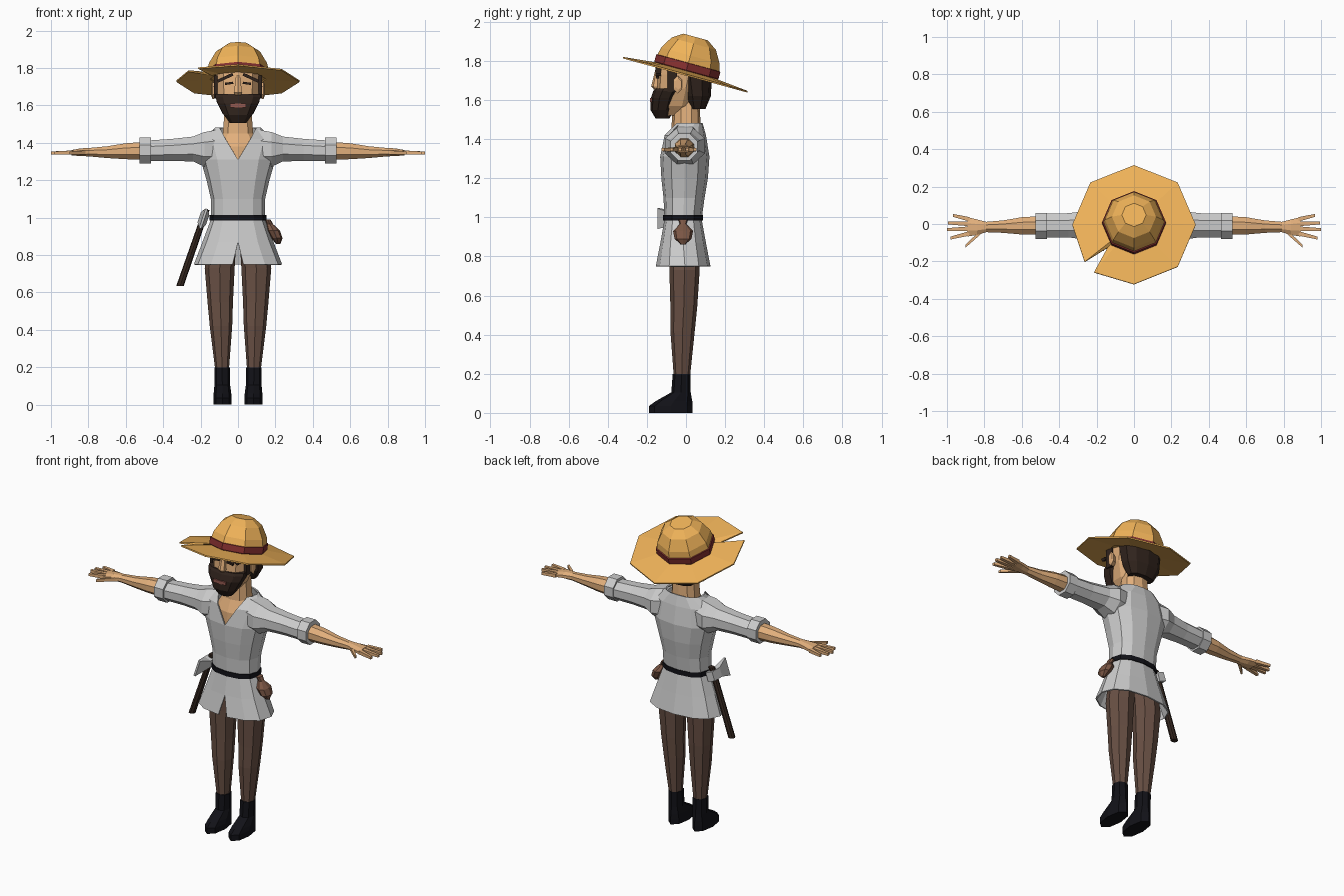
import bpy, bmesh
from math import sin, cos, pi, asin, radians
from mathutils import Vector, Matrix

if "Cube" in bpy.data.objects:
    bpy.data.objects.remove(bpy.data.objects["Cube"])


def mat(name, r, g, b):
    m = bpy.data.materials.new(name)
    m.diffuse_color = (r, g, b, 1)
    m.use_nodes = True
    m.node_tree.nodes["Principled BSDF"].inputs["Base Color"].default_value = m.diffuse_color
    return m


STRAW = mat("straw", .87, .45, .10)
RED = mat("red_cloth", .24, .03, .03)
SKIN = mat("skin", .76, .43, .2)
HAIR = mat("dark_hair", .03, .017, .012)
LEGGING = mat("legging", .14, .08, .058)
BLACK = mat("black_leather", .006, .006, .009)
WOOD = mat("dark_wood", .035, .02, .014)
LEATHER = mat("brown_leather", .2, .095, .06)
LIP = mat("lip", .3, .1, .08)


def loft(name, rings, material=None, closed=True, caps=True, xf=None):
    """Skin a list of equal-length point rings with flat faces."""
    bm = bmesh.new()
    vs = [[bm.verts.new(p) for p in r] for r in rings]
    n = len(vs[0])
    for a, b in zip(vs, vs[1:]):
        for i in range(n if closed else n - 1):
            j = (i + 1) % n
            bm.faces.new((a[i], a[j], b[j], b[i]))
    if caps and closed:
        bm.faces.new(vs[0])
        bm.faces.new(vs[-1])
    bmesh.ops.remove_doubles(bm, verts=bm.verts, dist=1e-5)
    bmesh.ops.recalc_face_normals(bm, faces=bm.faces)
    if xf:
        bm.transform(xf)
    me = bpy.data.meshes.new(name)
    bm.to_mesh(me)
    bm.free()
    ob = bpy.data.objects.new(name, me)
    bpy.context.collection.objects.link(ob)
    if material:
        me.materials.append(material)
    return ob


def spow(v, p):
    return abs(v) ** p * (1 if v >= 0 else -1)


def ring_z(z, cx, rx, yf, yb, n=8, p=.9, gap=None):
    """Horizontal ring starting at the front; gap opens it there."""
    a0 = asin(gap / rx) if gap else 0
    cy, ry = (yf + yb) / 2, (yb - yf) / 2
    pts = []
    for i in range(n + (gap is not None)):
        a = a0 + (2 * pi - 2 * a0) * i / n
        pts.append((cx + rx * spow(sin(a), p), cy - ry * spow(cos(a), p), z))
    return pts


def ring_x(s, x, y, z, ry, rz, n=8, off=.5):
    return [(s * x, y + ry * cos(2 * pi * (i + off) / n),
             z + rz * sin(2 * pi * (i + off) / n)) for i in range(n)]


def box(name, c, size, material, rot=0):
    x, y, z = (v / 2 for v in size)
    xf = Matrix.Translation(c) @ Matrix.Rotation(rot, 4, 'Y')
    sq = [(-x, -z), (x, -z), (x, z), (-x, z)]
    return loft(name, [[(u, w, v) for u, v in sq] for w in (-y, y)], material, xf=xf)


# Hat: tilted brim with a torn notch, octagonal crown and band
tilt = Matrix.Translation((0, 0, 1.745)) @ Matrix.Rotation(radians(-15.3), 4, 'X')
brim = [(a, .33) for a in (0, 45, 90, 135, 180)] + \
       [(218, .335), (222, .19), (231, .34)] + [(a, .33) for a in (270, 315)]


def brim_ring(inner, h):
    return [((.15 if inner else r) * cos(radians(a)),
             (.15 if inner else r) * sin(radians(a)), h) for a, r in brim]


loft("hat_brim", [brim_ring(1, .006), brim_ring(0, -.012), brim_ring(0, -.02),
                  brim_ring(1, -.006), brim_ring(1, .006)], STRAW, caps=False, xf=tilt)


def hat_rings(profile):
    return [ring_z(h, 0, r, -r, r, p=1) for r, h in profile]


loft("hat_crown", hat_rings([(.16, 0), (.164, .045), (.155, .085), (.118, .148), (.065, .184)]),
     STRAW, xf=tilt)
loft("hat_band", hat_rings([(.166, .003), (.17, .008), (.17, .045), (.162, .047)]), RED, xf=tilt)

# Head, hair, beard and neck
def body(name, rows, material, n=10, p=.85):
    return loft(name, [ring_z(z, 0, rx, f, b, n, p) for z, rx, f, b in rows], material)


body("head", [(1.52, .045, -.14, -.02), (1.57, .085, -.15, .04), (1.66, .117, -.152, .07),
              (1.73, .123, -.148, .09), (1.80, .12, -.142, .1), (1.86, .09, -.09, .09)], SKIN)
body("hair", [(1.555, .085, .015, .1), (1.62, .12, -.01, .127), (1.72, .132, -.03, .133),
              (1.80, .13, -.05, .125)], HAIR)
body("beard", [(1.505, .045, -.155, -.085), (1.55, .08, -.182, -.06), (1.61, .113, -.18, -.04),
               (1.645, .127, -.168, -.02), (1.66, .125, -.156, -.02)], HAIR)
body("neck", [(1.29, .13, -.11, .08), (1.38, .13, -.105, .08), (1.45, .085, -.075, .075),
              (1.6, .072, -.066, .07)], SKIN)
body("nose", [(1.655, .016, -.165, -.13), (1.67, .024, -.178, -.13), (1.76, .012, -.156, -.13)],
     SKIN, n=6)
box("mouth", (0, -.178, 1.6), (.085, .014, .02), LIP)

for s, side in ((1, "left"), (-1, "right")):
    box(side + "_brow", (s * .068, -.142, 1.748), (.09, .03, .016), HAIR, s * radians(25))
    box(side + "_eye", (s * .048, -.146, 1.718), (.045, .014, .012), HAIR, s * radians(8))
    box(side + "_sideburn", (s * .118, -.07, 1.7), (.018, .05, .12), HAIR)
    loft(side + "_ear", [ring_x(s, .11, -.045, 1.675, .016, .035, 6),
                         ring_x(s, .137, -.042, 1.68, .026, .046, 6),
                         ring_x(s, .142, -.038, 1.682, .016, .03, 6)], SKIN)

# Tunic: one sheet, split at the neck and at the hem
tunic_rows = [(.75, .236, -.155, .125, .02), (.87, .19, -.131, .102, 0), (.99, .145, -.11, .08, 0),
              (1.1, .145, -.115, .095, 0), (1.2, .168, -.126, .112, 0), (1.31, .2, -.132, .12, 0),
              (1.42, .19, -.113, .102, .055), (1.482, .122, -.075, .085, .095)]
tunic = loft("tunic", [ring_z(z, 0, rx, f, b, 12, .85, g) for z, rx, f, b, g in tunic_rows],
             closed=False)
solid = tunic.modifiers.new("cloth", 'SOLIDIFY')
solid.thickness = .008
body("belt", [(.984, .152, -.117, .087), (1.013, .152, -.117, .087)], BLACK, n=12)

for s, side in ((1, "left"), (-1, "right")):
    # Sleeve, rolled cuff, forearm and hand
    def arm(name, rows, material=None, n=8):
        loft(side + name, [ring_x(s, *r, n) for r in rows], material)

    arm("_sleeve", [(.1, -.005, 1.37, .09, .11), (.18, -.005, 1.365, .11, .1),
                    (.24, -.007, 1.367, .085, .072), (.35, -.007, 1.362, .07, .064),
                    (.48, -.008, 1.357, .068, .06)])
    arm("_cuff", [(.465, -.01, 1.36, .075, .075), (.527, -.01, 1.36, .075, .075)])
    arm("_forearm", [(.5, -.008, 1.357, .054, .052), (.6, -.01, 1.355, .05, .046),
                     (.7, -.014, 1.35, .036, .034), (.79, -.016, 1.35, .03, .025),
                     (.84, -.017, 1.35, .045, .022), (.89, -.015, 1.347, .056, .016)], SKIN)
    fingers = [(.88, .025, .968, .046), (.88, .0, .995, .006),
               (.88, -.025, 1.0, -.03), (.88, -.05, .98, -.075), (.805, -.03, .9, -.118)]
    for k, (x0, y0, x1, y1) in enumerate(fingers):
        arm("_finger_%d" % (k + 1), [(x0, y0, 1.348, .017, .016),
                                     (x1, y1, 1.346, .011, .011)], SKIN, 4)

    # Legs and boots
    def leg(name, rows, material):
        loft(side + name, [ring_z(z, s * c, rx, f, b) for z, c, rx, f, b in rows], material)

    leg("_leg", [(.95, .075, .07, -.09, .065), (.73, .098, .08, -.085, .07),
                 (.55, .095, .068, -.08, .058), (.42, .091, .06, -.08, .045),
                 (.18, .085, .036, -.062, .02)], LEGGING)
    leg("_boot", [(0, .083, .049, -.19, .034), (.035, .083, .049, -.19, .034),
                  (.06, .083, .047, -.155, .032), (.105, .084, .042, -.075, .024),
                  (.2, .085, .042, -.068, .023)], BLACK)

# Belt pouch
loft("pouch", [ring_z(z, c, rx, f, b) for z, c, rx, f, b in [
    (.99, .16, .014, -.04, .01), (.965, .17, .018, -.032, .002), (.93, .19, .034, -.066, .036),
    (.89, .208, .03, -.058, .028), (.86, .215, .012, -.025, -.005)]], LEATHER)

# Axe hanging from the belt, blade towards the front
loft("axe_handle", [ring_z(1.04, -.17, .018, -.03, .006), ring_z(.635, -.31, .02, -.032, .008)], WOOD)
up, out, mid = Vector((.32, 0, .947)), Vector((.947, 0, -.32)), Vector((-.185, 0, .995))
loft("axe_head", [[mid + Vector((0, y, 0)) + up * h * a + out * t * b
                   for a, b in ((-1, -1), (1, -1), (1, 1), (-1, 1))]
                  for y, h, t in ((.025, .028, .024), (-.05, .028, .024), (-.145, .055, .006))])
